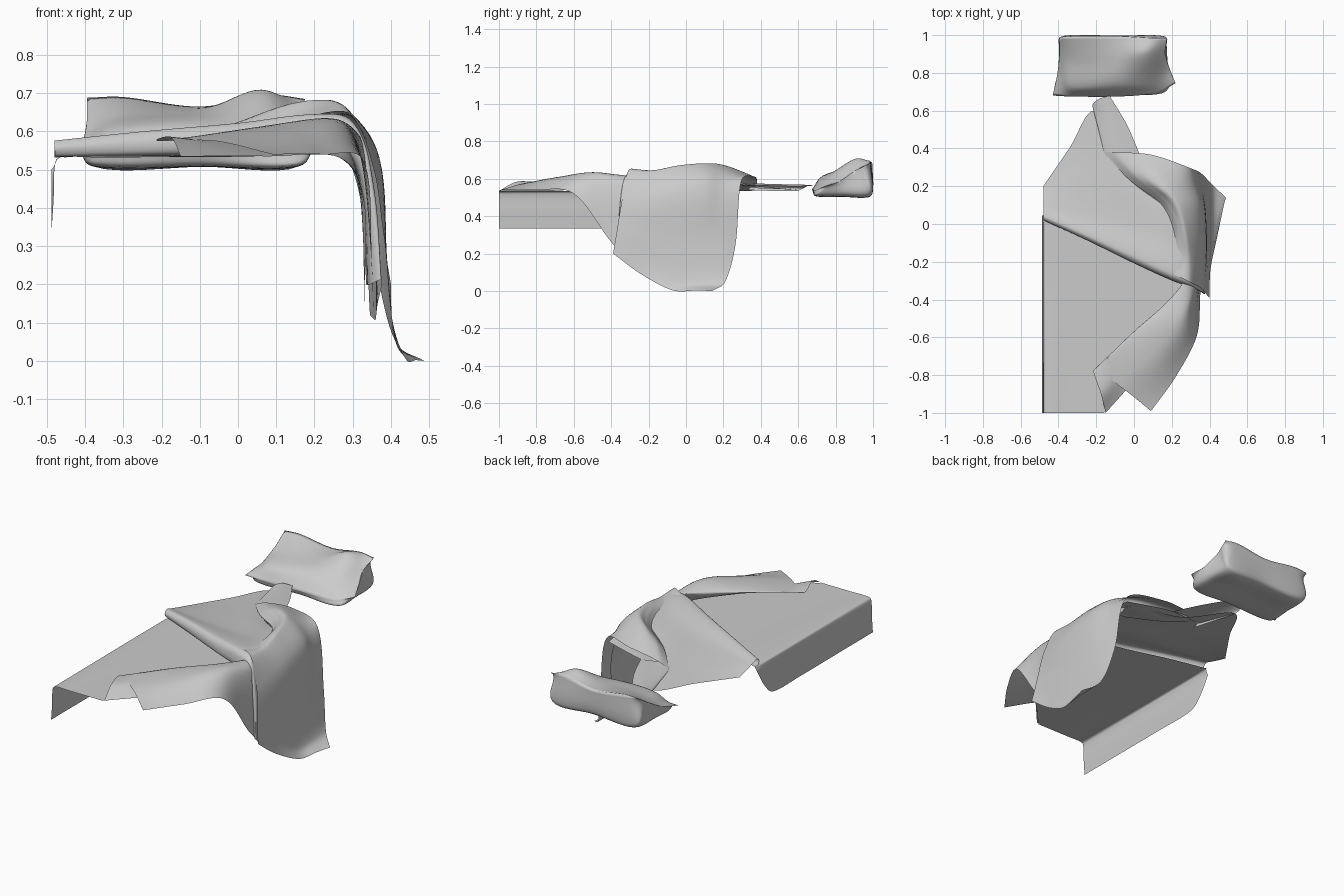
import bpy, bmesh
from mathutils import Vector


def smooth_path(pts, n):
    """Curve through all points, tangents weighted by spacing."""
    t = [0.0]
    for a, b in zip(pts, pts[1:]):
        t.append(t[-1] + max((b - a).length, 1e-4) ** 0.6)
    k = len(pts)
    m = [(pts[min(i + 1, k - 1)] - pts[max(i - 1, 0)]) / (t[min(i + 1, k - 1)] - t[max(i - 1, 0)])
         for i in range(k)]
    out = []
    for i in range(k - 1):
        d = t[i + 1] - t[i]
        for j in range(n):
            s = j / n
            out.append(pts[i] * (2*s**3 - 3*s*s + 1) + m[i] * d * (s**3 - 2*s*s + s)
                       + pts[i + 1] * (3*s*s - 2*s**3) + m[i + 1] * d * (s**3 - s*s))
    return out + [pts[-1]]


def cloth(name, *patches, n=8):
    """Smooth cloth object from one or more small grids of control points."""
    bm = bmesh.new()
    for rows in patches:
        lines = [smooth_path([Vector(p) for p in r], n) for r in rows]
        cols = [smooth_path(list(c), n) for c in zip(*lines)]
        g = [[bm.verts.new(p) for p in c] for c in cols]
        for a, b in zip(g, g[1:]):
            for i in range(len(a) - 1):
                bm.faces.new((a[i], b[i], b[i + 1], a[i + 1]))
    bmesh.ops.remove_doubles(bm, verts=bm.verts, dist=1e-4)
    bmesh.ops.recalc_face_normals(bm, faces=bm.faces)
    for f in bm.faces:
        f.smooth = True
    me = bpy.data.meshes.new(name)
    bm.to_mesh(me)
    bm.free()
    ob = bpy.data.objects.new(name, me)
    bpy.context.collection.objects.link(ob)
    return ob


# Flat bottom sheet with the drop on the left side, rounded off at its far end
rows = []
for yl, xr, yr, zb in ((-1, -0.16, -1, .335), (-0.66, 0.09, -0.73, .335), (-0.35, 0.27, -0.5, .335),
                       (-0.1, 0.33, -0.36, .34), (-.02, .33, -.26, .4), (0.045, 0.31, -0.15, .5)):
    row = [(-0.488, yl, zb), (-0.482, yl, (zb + .515) / 2), (-0.478, yl, 0.515), (-0.46, yl, 0.532)]
    for f in (0.33, 0.66, 1):
        row.append((-0.46 + f * (xr + 0.46), yl + f * (yr - yl), 0.532))
    rows.append(row)
cloth("bottom_sheet", rows)

# Front corner, folded back and then outward again
cloth("front_flap", [
    [(-0.15, -1, .535), (-0.175, -.9, .585), (-0.21, -.77, .575), (-0.06, -.87, .575), (.09, -.99, .54)],
    [(.08, -.74, .535), (.04, -.65, .56), (.0, -.57, .60), (.13, -.68, .61), (.22, -.81, .54)],
    [(.27, -.5, .53), (.2, -.44, .56), (.16, -.43, .61), (.26, -.5, .63), (.33, -.6, .52)],
    [(.33, -.37, .42), (.29, -.33, .55), (.26, -.31, .615), (.32, -.36, .58), (.35, -.39, .25)],
    [(.33, -.2, .15), (.325, -.2, .4), (.29, -.2, .59), (.34, -.22, .5), (.355, -.22, .1)],
])

# Folded-over middle layer with its rolled front edge
cloth("middle_layer", [
    [(-.475, .05, .534), (-.25, .0, .534), (.0, -.07, .534), (.2, -.12, .54),
     (.29, -.16, .53), (.325, -.2, .4), (.335, -.2, .2)],
    [(-.477, .027, .537), (-.25, -.075, .54), (.0, -.195, .545), (.2, -.285, .55),
     (.30, -.32, .53), (.335, -.34, .4), (.345, -.34, .2)],
    [(-.48, .02, .558), (-.25, -.085, .575), (.0, -.205, .595), (.2, -.295, .615),
     (.31, -.33, .60), (.355, -.35, .45), (.375, -.37, .21)],
    [(-.48, .04, .576), (-.25, -.06, .60), (.0, -.17, .622), (.2, -.26, .645),
     (.30, -.28, .625), (.35, -.28, .45), (.365, -.3, .15)],
    [(-.48, .09, .562), (-.28, .05, .575), (-.05, .0, .592), (.15, -.06, .62),
     (.28, -.1, .625), (.35, -.1, .4), (.36, -.1, .11)],
    [(-.48, .15, .545), (-.28, .27, .553), (-.1, .2, .575), (.1, .12, .60),
     (.27, .08, .61), (.34, .08, .4), (.355, .06, .11)],
    [(-.48, .2, .532), (-.34, .405, .537), (-.21, .6, .54), (-.03, .37, .55),
     (.25, .26, .56), (.325, .22, .4), (.345, .16, .12)],
])

# Narrow tail reaching under the pillow
cloth("blanket_tail", [
    [(-.21, .6, .535), (-.17, .46, .535), (-.14, .33, .54)],
    [(-.22, .63, .55), (-.185, .5, .555), (-.15, .35, .56)],
    [(-.19, .66, .567), (-.12, .53, .57), (-.08, .36, .575)],
    [(-.13, .68, .56), (-.04, .53, .56), (.03, .37, .565)],
])

# Top layer with diagonal ridge, draped down to the floor on the right
cloth("draped_layer", [
    [(.16, -.24, .62), (.23, -.275, .65), (.30, -.31, .64), (.355, -.34, .5), (.378, -.365, .35),
     (.39, -.38, .26), (.40, -.39, .2)],
    [(.2, -.13, .62), (.24, -.16, .64), (.30, -.19, .635), (.37, -.2, .5), (.387, -.22, .3),
     (.395, -.23, .17), (.405, -.24, .09)],
    [(.2, -.01, .625), (.235, -.02, .66), (.28, -.04, .665), (.37, -.05, .53), (.39, -.06, .25),
     (.41, -.065, .06), (.44, -.07, .003)],
    [(.14, .11, .61), (.17, .12, .65), (.24, .1, .68), (.355, .1, .56), (.385, .08, .25),
     (.413, .07, .05), (.465, .05, .002)],
    [(-.02, .23, .59), (.02, .25, .63), (.18, .2, .67), (.325, .2, .56), (.375, .18, .25),
     (.413, .16, .05), (.478, .11, .001)],
    [(-.16, .38, .56), (-.08, .38, .59), (.1, .365, .61), (.3, .295, .585), (.36, .265, .25),
     (.412, .21, .05), (.487, .14, .0)],
])
# Inner fold of the top layer, tucked back under the ridge
cloth("tucked_fold", [
    [(-.16, .38, .56), (-.1, .375, .555), (.05, .365, .565), (.29, .29, .565)],
    [(-.02, .23, .59), (.0, .24, .57), (.12, .24, .575), (.29, .2, .58)],
    [(.14, .11, .61), (.16, .11, .595), (.22, .1, .605), (.3, .06, .60)],
])

# Pillow: upper and lower shells sharing one seam
seam_l = [(-.43, .68, .54), (-.405, .80, .575), (-.395, .9, .63), (-.395, .99, .688)]
seam_r = [(.22, .745, .56), (.19, .82, .585), (.165, .9, .64), (.175, .985, .685)]
front = [(-.33, .675, .54), (-.08, .675, .545), (.12, .695, .54)]
back = [(-.3, .995, .69), (-.1, .995, .665), (.08, .985, .695)]
top = [seam_l,
       [front[0], (-.32, .73, .605), (-.29, .86, .645), back[0]],
       [front[1], (-.09, .745, .62), (-.09, .87, .655), back[1]],
       [front[2], (.09, .76, .60), (.06, .90, .705), back[2]],
       seam_r]


def under(x, f, b):
    return [f, (x, .70, .512), (x, .84, .51), (x, .97, .512), (x, .995, .55), b]


def mid(a, b):
    return tuple((Vector(a) + Vector(b)) / 2)


ends = [[s[0], mid(s[0], s[1]), s[1], s[2], mid(s[2], s[3]), s[3]] for s in (seam_l, seam_r)]
low = [ends[0], under(-.375, front[0], back[0]), under(-.09, front[1], back[1]),
       under(.155, front[2], back[2]), ends[1]]
cloth("pillow", top, low)
